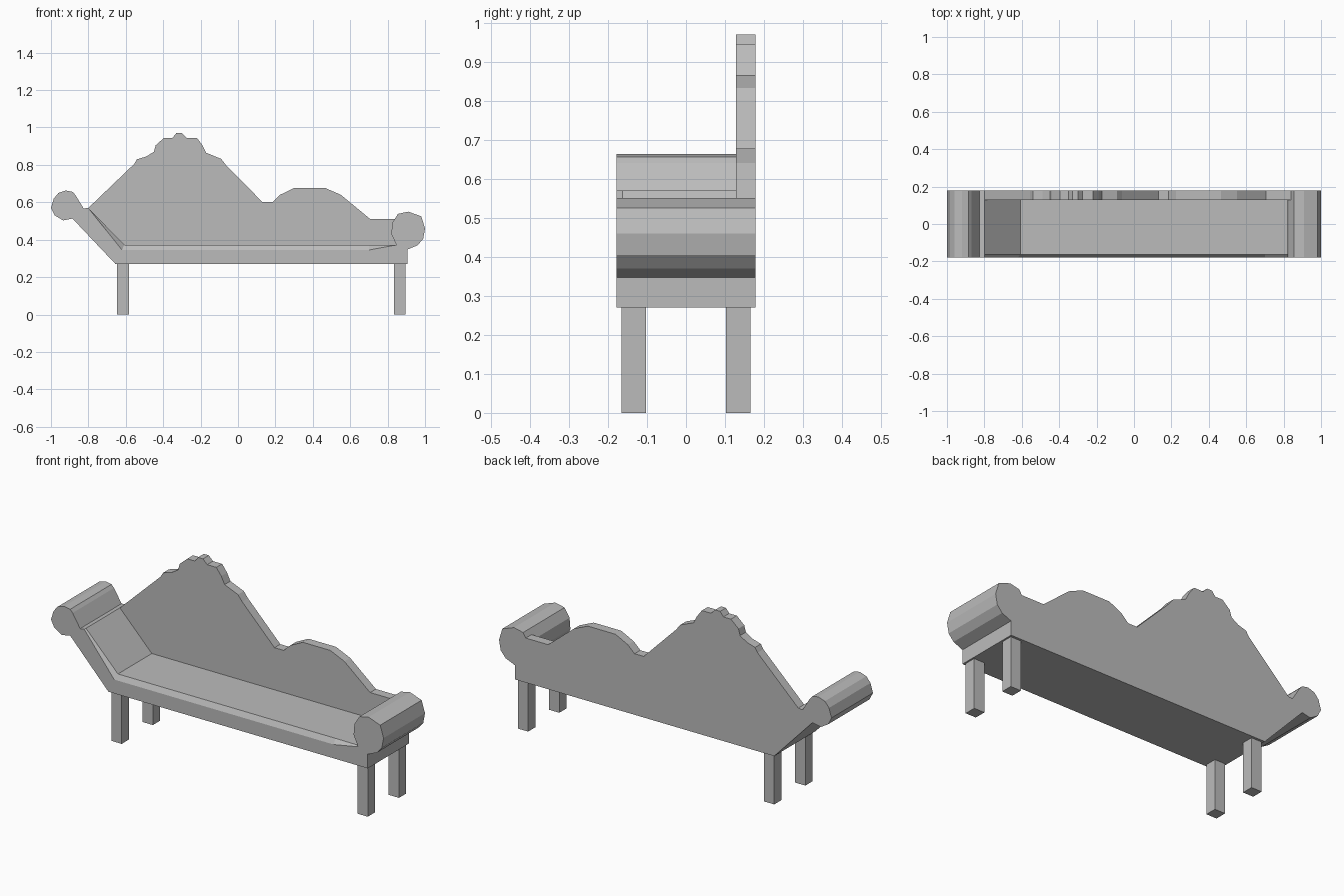
import bpy, bmesh

grey = bpy.data.materials.new("plain grey")
grey.diffuse_color = (0.5, 0.5, 0.5, 1)


def loft(name, rings):
    """Join (y, [(x, z), ...]) outlines of equal length into a closed solid."""
    bm = bmesh.new()
    loops = [[bm.verts.new((x, y, z)) for x, z in pts] for y, pts in rings]
    n = len(loops[0])
    for a, b in zip(loops, loops[1:]):
        for i in range(n):
            j = (i + 1) % n
            bm.faces.new((a[i], a[j], b[j], b[i]))
    bm.faces.new(loops[0][::-1])
    bm.faces.new(loops[-1])
    bmesh.ops.remove_doubles(bm, verts=bm.verts, dist=0.0001)
    bmesh.ops.recalc_face_normals(bm, faces=bm.faces)
    me = bpy.data.meshes.new(name)
    bm.to_mesh(me)
    bm.free()
    me.materials.append(grey)
    ob = bpy.data.objects.new(name, me)
    bpy.context.collection.objects.link(ob)
    return ob


# Frame: scrolled head end, sloping rest, seat and scrolled foot end
head = [(-0.80, 0.57), (-0.825, 0.567), (-0.87, 0.64), (-0.885, 0.656), (-0.92, 0.663),
        (-0.96, 0.65), (-0.985, 0.62), (-1.0, 0.57), (-0.98, 0.53), (-0.935, 0.503),
        (-0.885, 0.513), (-0.655, 0.27)]
foot = [(0.905, 0.27), (0.905, 0.347), (0.96, 0.37), (0.99, 0.405), (1.0, 0.46),
        (0.98, 0.525), (0.91, 0.55), (0.855, 0.538), (0.825, 0.49), (0.82, 0.43),
        (0.847, 0.372)]
seat = [(0.70, 0.373), (-0.608, 0.373)]
seat_lip = [(0.70, 0.345), (-0.62, 0.345)]
loft("seat_frame", [(-0.178, head + foot + seat_lip),
                    (-0.163, head + foot + seat),
                    (0.178, head + foot + seat)])

# Back panel: tall carved crest, dip, then a low hump
back = [(-0.80, 0.57), (-0.555, 0.805), (-0.54, 0.83), (-0.49, 0.845), (-0.45, 0.87),
        (-0.44, 0.905), (-0.395, 0.945), (-0.35, 0.945), (-0.33, 0.97), (-0.30, 0.97),
        (-0.275, 0.945), (-0.22, 0.945), (-0.19, 0.905), (-0.17, 0.865), (-0.09, 0.832),
        (-0.065, 0.80), (0.13, 0.602), (0.185, 0.602), (0.225, 0.64), (0.30, 0.677),
        (0.465, 0.677), (0.55, 0.64), (0.705, 0.512), (0.84, 0.512), (0.825, 0.49),
        (0.82, 0.43), (0.847, 0.372), (-0.608, 0.373)]
loft("back_panel", [(0.128, back), (0.178, back)])

# Legs: four square posts
for x, end in ((-0.615, "head"), (0.865, "foot")):
    for y, side in ((-0.134, "front"), (0.134, "rear")):
        r = 0.031
        square = [(x - r, 0), (x + r, 0), (x + r, 0.27), (x - r, 0.27)]
        loft(f"{side}_{end}_leg", [(y - r, square), (y + r, square)])
